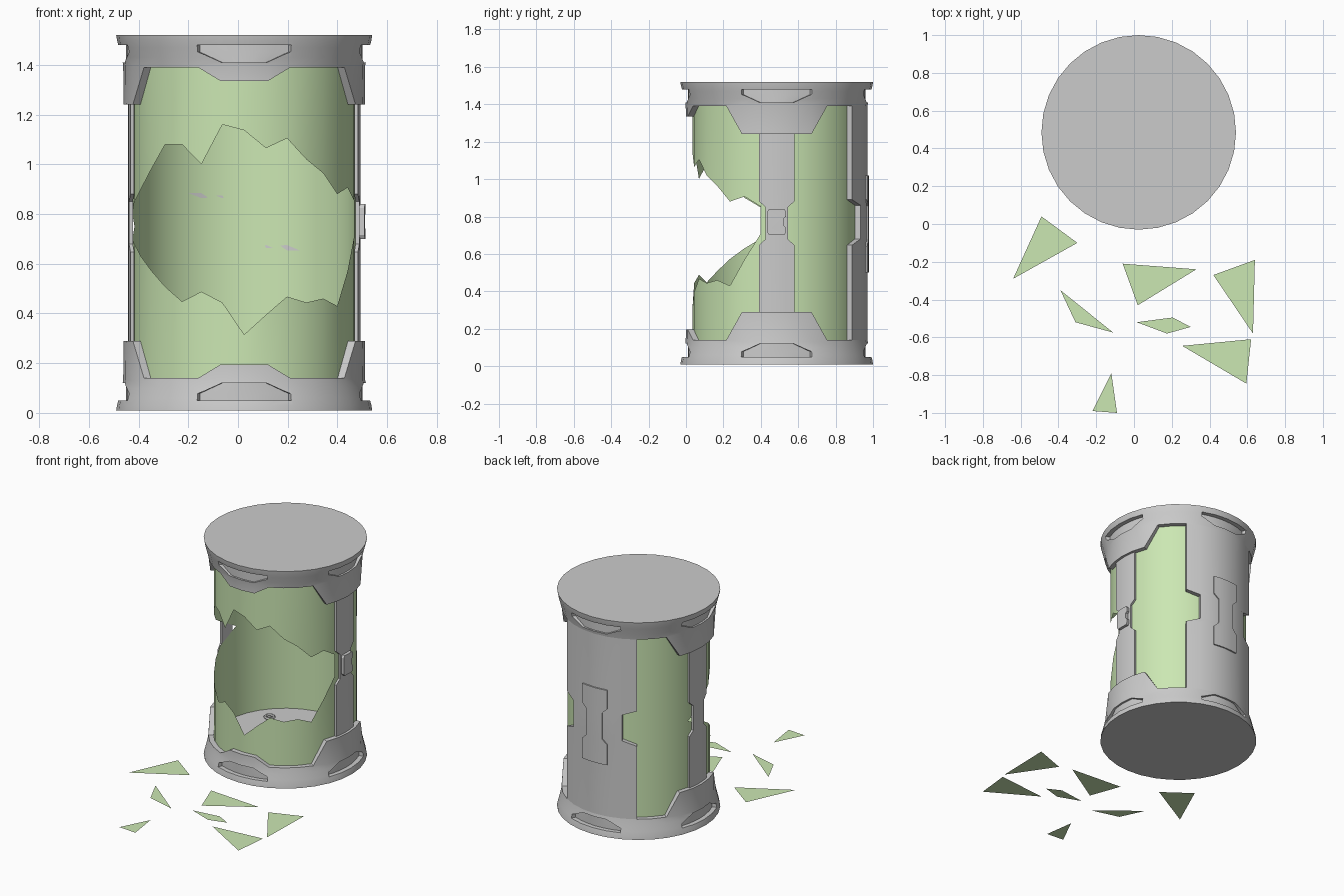
import bpy, bmesh, math

if "Cube" in bpy.data.objects:
    bpy.data.objects.remove(bpy.data.objects["Cube"])

CX, CY, H = 0.025, 0.485, 1.53      # tank axis; H mirrors bottom parts to the top
STEP = math.radians(11.25)          # 32-sided tank

glass = bpy.data.materials.new("green_glass")
glass.diffuse_color = (0.6, 0.8, 0.45, 1)
glass.use_nodes = True
glass.node_tree.nodes["Principled BSDF"].inputs["Base Color"].default_value = glass.diffuse_color


def pt(r, a, z):
    return (CX + r * math.cos(a), CY + r * math.sin(a), z)


def finish(name, bm, mat=None, closed=True):
    if closed:
        bmesh.ops.recalc_face_normals(bm, faces=bm.faces)
    me = bpy.data.meshes.new(name)
    bm.to_mesh(me)
    bm.free()
    ob = bpy.data.objects.new(name, me)
    bpy.context.collection.objects.link(ob)
    if mat:
        me.materials.append(mat)
    return ob


def select(ob):
    bpy.ops.object.select_all(action='DESELECT')
    ob.select_set(True)
    bpy.context.view_layer.objects.active = ob


def smooth(ob):
    select(ob)
    bpy.ops.object.shade_smooth_by_angle(angle=math.radians(25))
    return ob


def plate(name, centres, rows, r0, r1, n=6, flip=False):
    """Curved plates: rows of (z, angle from, angle to) between two radii."""
    bm = bmesh.new()
    for c in centres:
        g = [[[bm.verts.new(pt(r, math.radians(c + a + (b - a) * i / n), H - z if flip else z))
               for i in range(n + 1)] for z, a, b in rows] for r in (r0, r1)]
        for s in g:
            for u, v in zip(s, s[1:]):
                for i in range(n):
                    bm.faces.new((u[i], u[i + 1], v[i + 1], v[i]))
        for j in (0, -1):
            for i in range(n):
                bm.faces.new((g[0][j][i], g[0][j][i + 1], g[1][j][i + 1], g[1][j][i]))
            for i in range(len(rows) - 1):
                bm.faces.new((g[0][i][j], g[0][i + 1][j], g[1][i + 1][j], g[1][i][j]))
    return finish(name, bm)


def sym(*rows):
    return [(z, -a, a) for z, a in rows]


# End caps: turned profile whose rim rises into tabs at the front and sides
def rim(k):
    if min(k % 16, -k % 16) <= 2:
        return 0.29
    return 0.195 if abs(k - 24) <= 1 else 0.14


def cap(name, flip):
    rings = [(0.452, 0.12), (0.452, None), (0.485, None), (0.487, 0.13), (0.494, 0.1),
             (0.504, 0.06), (0.512, 0.03), (0.515, 0.01)]
    bm = bmesh.new()
    loops = []
    for r, z in rings:
        zs = [rim(k) if z is None else z for k in range(32)]
        loops.append([bm.verts.new(pt(r, k * STEP, H - zs[k] if flip else zs[k]))
                      for k in range(32)])
    for u, v in zip(loops, loops[1:]):
        for k in range(32):
            m = (k + 1) % 32
            bm.faces.new((u[k], u[m], v[m], v[k]))
    bm.faces.new(loops[0])
    bm.faces.new(loops[-1])
    ob = finish(name, bm)
    # Four recessed handles
    cut = plate("recess_cutter", (0, 90, 180, 270),
                sym((0.05, 22), (0.078, 22), (0.12, 10.7)), 0.475, 0.56, flip=flip)
    cut.hide_render = True
    mod = ob.modifiers.new("recesses", 'BOOLEAN')
    mod.operation, mod.solver, mod.object = 'DIFFERENCE', 'EXACT', cut
    select(ob)
    bpy.ops.object.modifier_apply(modifier=mod.name)
    bpy.data.objects.remove(cut)
    smooth(ob)


cap("bottom_cap", False)
cap("top_cap", True)

# Side pillars and the wide back panel, each with a waist
smooth(plate("side_pillars", (0, 180),
             sym((0.2, 11.6), (0.647, 11.6), (0.68, 7.3), (0.85, 7.3), (0.88, 11.6), (1.33, 11.6)),
             0.452, 0.467, 4))
smooth(plate("back_panel", (90,),
             sym((0.14, 33.75), (0.647, 33.75), (0.68, 22.5), (0.86, 22.5), (0.89, 33.75),
                 (1.39, 33.75)), 0.452, 0.485))

# Raised plates on the back panel and right pillar
smooth(plate("back_plate", (90,),
             sym((0.5, 11.25), (0.64, 11.25), (0.675, 7), (0.855, 7), (0.89, 11.25),
                 (1.02, 11.25)), 0.475, 0.493, 4))
smooth(plate("side_latch", (0,),
             [(0.70, -4.8, 4.8), (0.715, -5.9, 5.9), (0.74, -5.9, 5.9), (0.75, -5.9, 4.5),
              (0.79, -5.9, 4.5), (0.80, -5.9, 5.9), (0.825, -5.9, 5.9), (0.84, -4.8, 4.8)],
             0.46, 0.487, 2))

# Glass tube: each column has a lower and upper edge of the broken opening
low = [0.75, 0.70, 0.68, 0.63, 0.573, 0.508, 0.448, 0.488, 0.444,
       0.315, 0.395, 0.468, 0.444, 0.46, 0.43, 0.57, 0.705]
high = [0.75, 0.80, 0.85, 0.90, 0.98, 1.08, 1.08, 1.0, 1.16,
        1.137, 1.065, 1.105, 1.02, 0.964, 0.88, 0.907, 0.855]
bm = bmesh.new()
cols = []
for k in range(32):
    lo, hi = (low[k], high[k]) if k < len(low) else (0.76, 0.76)
    a = (k + 15) * STEP             # column 9 faces the front
    cols.append([bm.verts.new(pt(0.45, a, z)) for z in (0.12, lo, hi, 1.41)])
for k in range(32):
    u, v = cols[k], cols[(k + 1) % 32]
    for j in (0, 1, 2):
        if j != 1 or k >= len(low) - 1:
            bm.faces.new((u[j], v[j], v[j + 1], u[j + 1]))
bmesh.ops.remove_doubles(bm, verts=bm.verts, dist=1e-5)
smooth(finish("broken_glass_tube", bm, glass, closed=False))

# Small floor nozzles
for sx in (-1, 1):
    for sy in (-1, 1):
        bpy.ops.mesh.primitive_torus_add(location=(CX + sx * 0.26, CY + sy * 0.197, 0.125),
                                         major_radius=0.028, minor_radius=0.01,
                                         major_segments=12, minor_segments=6)
        bpy.context.object.name = "floor_nozzle"

# Glass shards on the ground
shards = [
    [(-0.49, 0.04), (-0.30, -0.10), (-0.64, -0.29)],
    [(-0.06, -0.21), (0.33, -0.24), (0.02, -0.43)],
    [(0.64, -0.19), (0.42, -0.27), (0.63, -0.58)],
    [(-0.39, -0.35), (-0.11, -0.575), (-0.31, -0.52)],
    [(0.015, -0.52), (0.205, -0.495), (0.30, -0.545), (0.175, -0.58)],
    [(0.255, -0.645), (0.62, -0.61), (0.595, -0.845)],
    [(-0.12, -0.79), (-0.09, -1.0), (-0.22, -0.99)],
]
bm = bmesh.new()
for s in shards:
    f = bm.faces.new([bm.verts.new((x, y, 0)) for x, y in s])
    f.normal_update()
    if f.normal.z < 0:
        f.normal_flip()
finish("glass_shards", bm, glass, closed=False)
